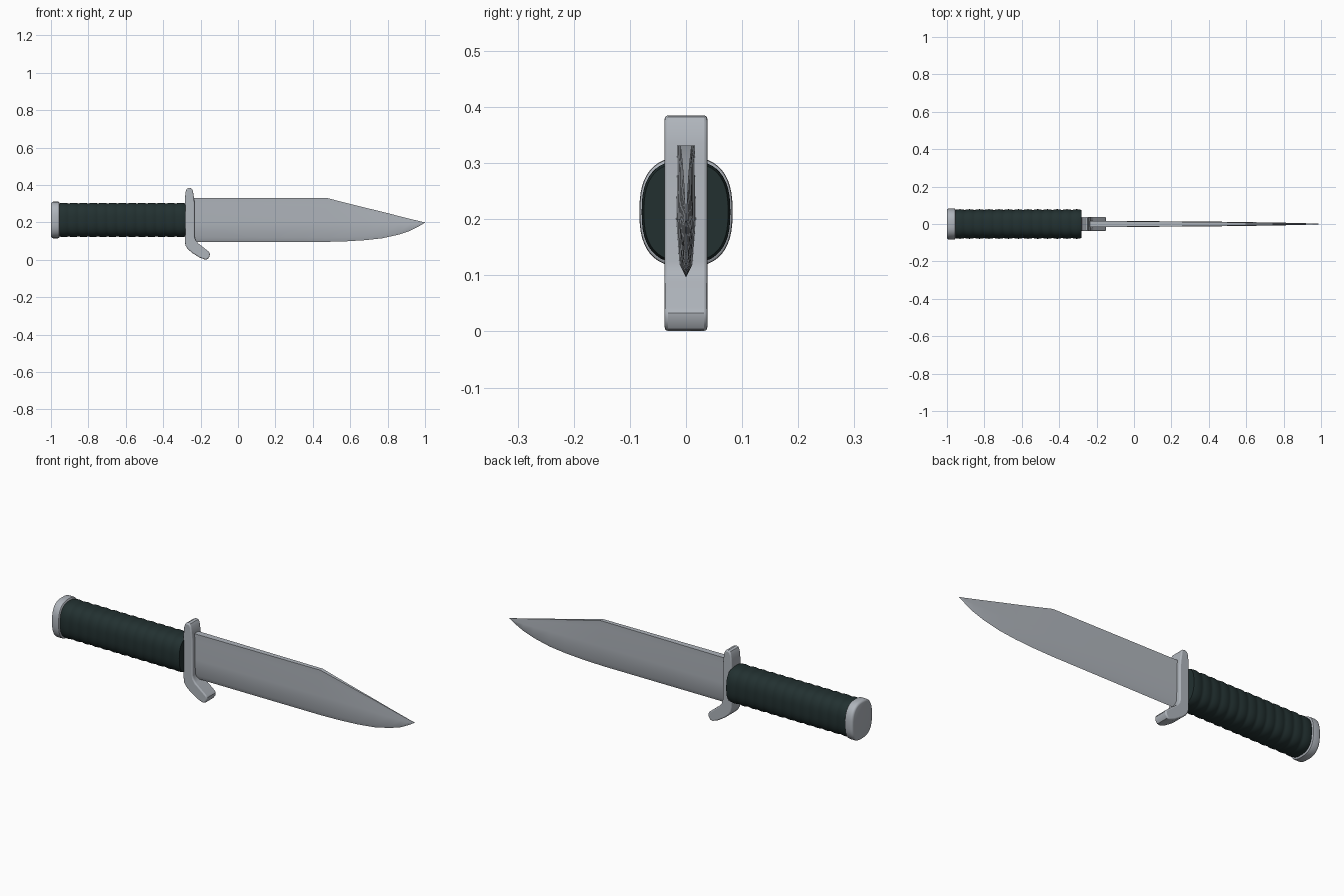
import bpy, bmesh, math

if "Cube" in bpy.data.objects:
    bpy.data.objects.remove(bpy.data.objects["Cube"])

def material(name, rgb):
    m = bpy.data.materials.new(name)
    m.diffuse_color = (*rgb, 1)
    m.use_nodes = True
    m.node_tree.nodes["Principled BSDF"].inputs["Base Color"].default_value = m.diffuse_color
    return m

steel = material("steel", (0.43, 0.46, 0.50))
grip = material("dark green grip", (0.016, 0.030, 0.030))

def finish(name, bm, mat, angle=30, bevel=0):
    bmesh.ops.remove_doubles(bm, verts=bm.verts, dist=1e-5)
    bmesh.ops.recalc_face_normals(bm, faces=bm.faces)
    me = bpy.data.meshes.new(name)
    bm.to_mesh(me)
    bm.free()
    me.materials.append(mat)
    ob = bpy.data.objects.new(name, me)
    bpy.context.collection.objects.link(ob)
    bpy.ops.object.select_all(action='DESELECT')
    ob.select_set(True)
    bpy.context.view_layer.objects.active = ob
    if bevel:
        b = ob.modifiers.new("bevel", 'BEVEL')
        b.width, b.segments, b.limit_method = bevel, 3, 'ANGLE'
        b.angle_limit = math.radians(50)
    bpy.ops.object.shade_smooth_by_angle(angle=math.radians(angle))
    return ob

def loft(rings):
    """Skin a list of closed rings and cap both ends."""
    bm = bmesh.new()
    loops = [[bm.verts.new(p) for p in r] for r in rings]
    n = len(loops[0])
    for a, b in zip(loops, loops[1:]):
        for i in range(n):
            j = (i + 1) % n
            bm.faces.new((a[i], a[j], b[j], b[i]))
    bm.faces.new(loops[0])
    bm.faces.new(loops[-1])
    return bm

def oval(x, ry, rz, n=48, e=2.6):
    """Rounded-rectangle section across the handle."""
    pts = []
    for i in range(n):
        a = 2 * math.pi * i / n
        c, s = math.cos(a), math.sin(a)
        pts.append((x, ry * math.copysign(abs(c) ** (2 / e), c),
                    0.213 + rz * math.copysign(abs(s) ** (2 / e), s)))
    return pts

# Handle: ribbed grip
x0, x1, ribs, steps = -0.957, -0.28, 13, 8
rings = []
for i in range(ribs * steps + 1):
    t = i / (ribs * steps)
    d = 0.004 * (1 - abs(math.sin(math.pi * ribs * t)))
    rings.append(oval(x0 + (x1 - x0) * t, 0.079 - d, 0.092 - d))
finish("handle", loft(rings), grip, 40)

# Pommel: rounded end cap
cap = [(-1.0, 0.010), (-0.998, 0.005), (-0.993, 0.001), (-0.987, 0),
       (-0.964, 0), (-0.958, 0.001), (-0.954, 0.006)]
finish("pommel", loft([oval(x, 0.083 - d, 0.098 - d) for x, d in cap]), steel, 40)

# Guard: side profile with hooked lower end, given thickness
profile = [(-0.273, 0.380), (-0.262, 0.385), (-0.249, 0.382), (-0.241, 0.370),
           (-0.236, 0.335), (-0.232, 0.300), (-0.232, 0.125), (-0.227, 0.107),
           (-0.215, 0.090), (-0.156, 0.043), (-0.150, 0.033), (-0.152, 0.018),
           (-0.162, 0.004), (-0.175, 0.001), (-0.205, 0.012), (-0.245, 0.037),
           (-0.270, 0.059), (-0.281, 0.078), (-0.284, 0.100), (-0.284, 0.325),
           (-0.280, 0.365)]
finish("guard", loft([[(x, y, z) for x, z in profile] for y in (-0.038, 0.038)]),
       steel, 35, 0.006)

# Blade: stations of x, top, ridge, bottom, spine half-width, ridge half-width
stations = [(-0.24, 0.331, 0.20, 0.096, 0.0165, 0.0175),
            (0.10, 0.331, 0.20, 0.096, 0.0135, 0.0150),
            (0.473, 0.331, 0.20, 0.096, 0.0100, 0.0120),
            (0.58, 0.304, 0.20, 0.099, 0.0070, 0.0105),
            (0.68, 0.279, 0.198, 0.105, 0.0050, 0.0090),
            (0.77, 0.257, 0.196, 0.115, 0.0035, 0.0075),
            (0.86, 0.234, 0.193, 0.135, 0.0025, 0.0058),
            (0.92, 0.219, 0.192, 0.155, 0.0018, 0.0040),
            (0.965, 0.208, 0.193, 0.178, 0.0012, 0.0025),
            (1.0, 0.200, 0.1995, 0.199, 0.0005, 0.0006)]
rings = []
for x, top, mid, bot, ws, wr in stations:
    low = bot + 0.22 * (mid - bot)
    half = [(ws, top), (0.92 * ws, top - 0.25 * (top - mid)), (wr, mid),
            (0.66 * wr, low)]
    rings.append([(x, y, z) for y, z in half] + [(x, 0, bot)]
                 + [(x, -y, z) for y, z in reversed(half)])
finish("blade", loft(rings), steel, 30)
